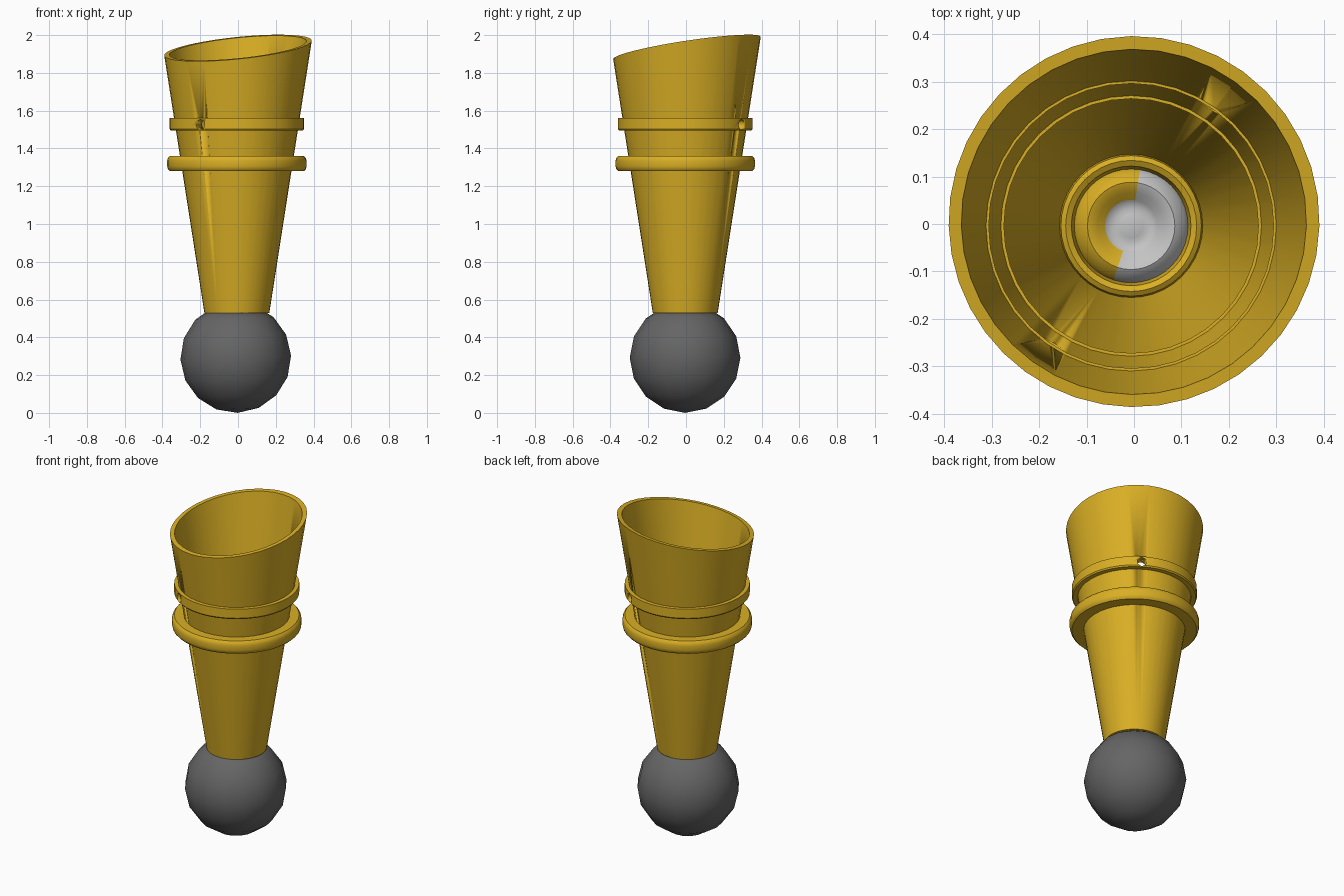
import bpy, bmesh, math
from mathutils import Matrix, Vector

if "Cube" in bpy.data.objects:
    bpy.data.objects.remove(bpy.data.objects["Cube"])

AX = (-0.006, -0.004)      # tube axis
SIDES = 40


def material(name, col):
    m = bpy.data.materials.new(name)
    m.diffuse_color = (*col, 1)
    m.use_nodes = True
    m.node_tree.nodes["Principled BSDF"].inputs["Base Color"].default_value = m.diffuse_color
    return m


gold = material("brass_gold", (0.70, 0.43, 0.018))
dark = material("dark_grey", (0.13, 0.13, 0.13))
silver = material("light_grey", (0.55, 0.55, 0.55))


def finish(name, bm, mats, angle=35):
    bmesh.ops.recalc_face_normals(bm, faces=bm.faces)
    me = bpy.data.meshes.new(name)
    bm.to_mesh(me)
    bm.free()
    ob = bpy.data.objects.new(name, me)
    bpy.context.collection.objects.link(ob)
    for m in mats:
        me.materials.append(m)
    bpy.ops.object.select_all(action='DESELECT')
    ob.select_set(True)
    bpy.context.view_layer.objects.active = ob
    bpy.ops.object.shade_smooth_by_angle(angle=math.radians(angle))
    return ob


def lathe(profile, closed=True, place=None):
    """Spin an (r, z) profile round the tube axis."""
    bm = bmesh.new()
    rings = []
    for r, z in profile:
        ring = []
        for i in range(SIDES):
            a = 2 * math.pi * i / SIDES
            rr, zz = place(r, z, a) if place else (r, z)
            ring.append(bm.verts.new((AX[0] + rr * math.cos(a), AX[1] + rr * math.sin(a), zz)))
        rings.append(ring)
    n = len(rings)
    for k in range(n if closed else n - 1):
        p, q = rings[k], rings[(k + 1) % n]
        for i in range(SIDES):
            j = (i + 1) % SIDES
            bm.faces.new((p[i], p[j], q[j], q[i]))
    if not closed:
        bm.faces.new(rings[-1])
    return bm


def wall(z):
    return 0.172 + 0.156 * (z - 0.53)


WALL = 0.027


def slanted_rim(r, z, a):
    """Move the top ring of the tube on to the slanted cut plane."""
    if z < 1.8:
        return r, z
    off = r - wall(z)
    for _ in range(4):
        r = wall(z) + off
        z = 1.93 + r * (0.10 * math.cos(a) + 0.15 * math.sin(a))
    return r, z


# tapered tube with slanted open top
tube = finish("tapered_tube", lathe(
    [(wall(0.53), 0.53), (wall(1.93), 1.93), (wall(1.93) - WALL, 1.93), (wall(0.53) - WALL, 0.53)],
    place=slanted_rim), [gold])

# upper band and lower flange
band = finish("upper_band", lathe(
    [(0.30, 1.495), (0.350, 1.495), (0.356, 1.503), (0.356, 1.56), (0.30, 1.56)]), [gold])
finish("lower_flange", lathe(
    [(0.268, 1.28), (0.355, 1.28), (0.365, 1.29), (0.369, 1.305), (0.369, 1.335),
     (0.365, 1.35), (0.355, 1.36), (0.268, 1.36)]), [gold])

# cross hole drilled through band and tube
bm = bmesh.new()
turn = (Matrix.Translation((AX[0], AX[1], 1.526)) @ Matrix.Rotation(math.radians(57), 4, 'Z')
        @ Matrix.Rotation(math.pi / 2, 4, 'Y'))
bmesh.ops.create_cone(bm, cap_ends=True, segments=16, radius1=0.027, radius2=0.027,
                      depth=1.0, matrix=turn)
cutter = finish("hole_cutter", bm, [gold])
cutter.hide_render = True
for ob in (tube, band):
    bpy.context.view_layer.objects.active = ob
    mod = ob.modifiers.new("cross_hole", 'BOOLEAN')
    mod.operation = 'DIFFERENCE'
    mod.solver = 'EXACT'
    mod.object = cutter
    bpy.ops.object.modifier_apply(modifier=mod.name)
bpy.data.objects.remove(cutter)

# ball at the foot, its top cut off inside the tube
bm = bmesh.new()
bmesh.ops.create_uvsphere(bm, u_segments=16, v_segments=8, radius=0.293,
                          matrix=Matrix.Translation((-0.012, -0.005, 0.293))
                          @ Matrix.Rotation(math.radians(-2), 4, 'Y'))
bmesh.ops.bisect_plane(bm, geom=bm.verts[:] + bm.edges[:] + bm.faces[:],
                       plane_co=(0, 0, 0.54), plane_no=(0, 0, 1), clear_outer=True)
bmesh.ops.holes_fill(bm, edges=[e for e in bm.edges if e.is_boundary])
finish("ball", bm, [dark], 50)

# rounded lip inside the foot of the tube
finish("inner_lip", lathe(
    [(0.155, 0.545), (0.148, 0.585), (0.138, 0.592), (0.126, 0.585), (0.118, 0.545)]), [gold])

# cup at the bottom of the bore, one side gold
bm = lathe([(0.122, 0.548), (0.112, 0.575), (0.092, 0.588), (0.07, 0.58), (0.055, 0.56),
            (0.035, 0.552), (0.025, 0.556)], closed=False)
for f in bm.faces:
    d = f.calc_center_median() - Vector((AX[0], AX[1], 0))
    ang = math.degrees(math.atan2(d.y, d.x)) % 360
    f.material_index = 1 if d.xy.length > 0.05 and 80 < ang < 248 else 0
finish("bore_cup", bm, [silver, gold], 50)
